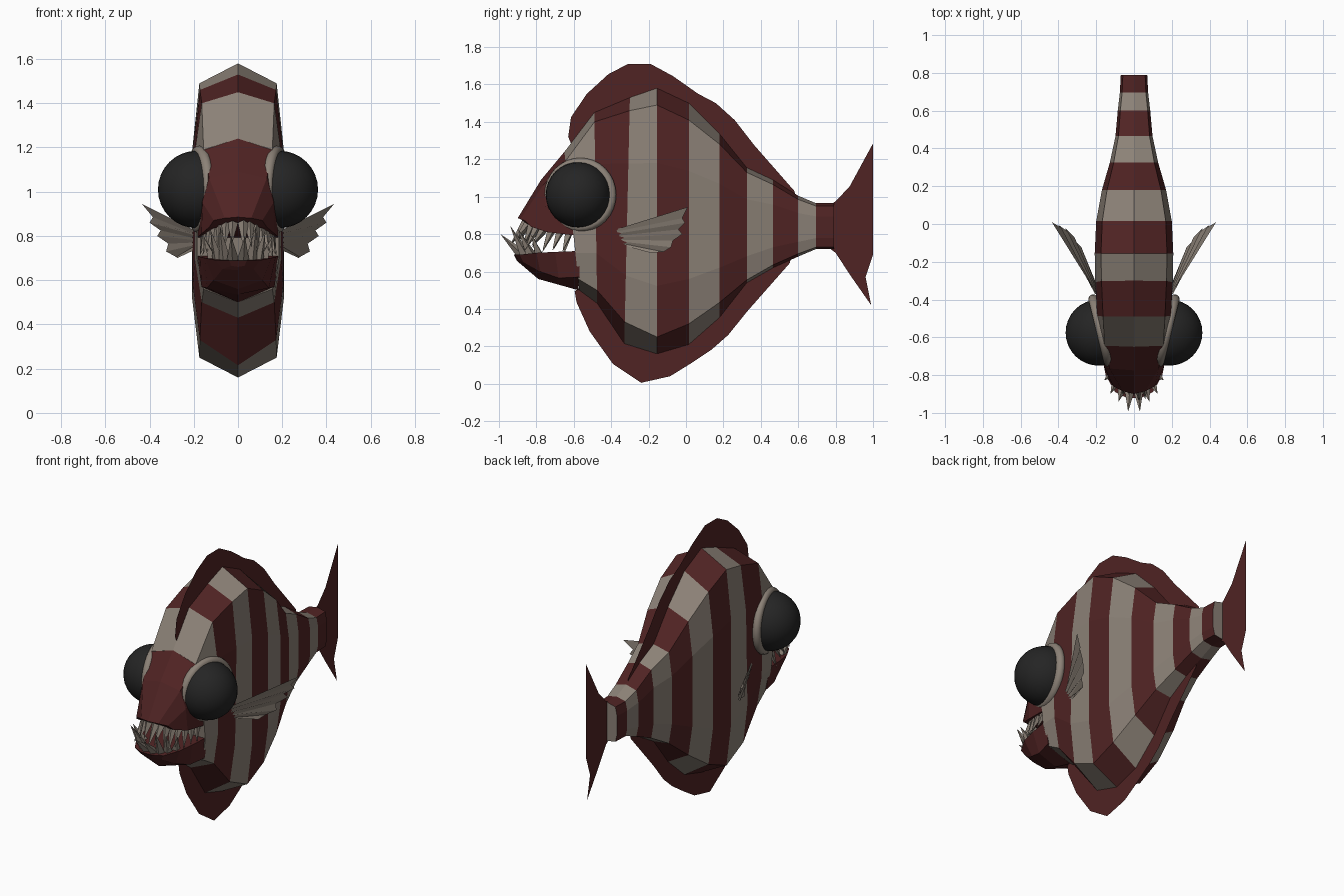
import bpy, bmesh, math, random
from mathutils import Vector

if "Cube" in bpy.data.objects:
    bpy.data.objects.remove(bpy.data.objects["Cube"])

random.seed(4)


def material(name, rgb):
    m = bpy.data.materials.new(name)
    m.diffuse_color = (*rgb, 1)
    m.use_nodes = True
    m.node_tree.nodes["Principled BSDF"].inputs["Base Color"].default_value = m.diffuse_color
    return m


RED = material("dark_red", (0.080, 0.017, 0.017))
CREAM = material("warm_grey", (0.262, 0.222, 0.185))
BLACK = material("eye_black", (0.018, 0.018, 0.018))


def finish(name, bm, mats, fix_normals=True):
    if fix_normals:
        bmesh.ops.recalc_face_normals(bm, faces=bm.faces)
    me = bpy.data.meshes.new(name)
    bm.to_mesh(me)
    bm.free()
    for m in mats:
        me.materials.append(m)
    ob = bpy.data.objects.new(name, me)
    bpy.context.collection.objects.link(ob)
    return ob


def loft(name, rows, mats, rule=lambda i: 0):
    """Skin half profiles (x >= 0), mirrored into closed rings, with end caps."""
    bm = bmesh.new()
    rings = []
    for row in rows:
        full = list(row) + [(-x, y, z) for x, y, z in reversed(row) if x > 0]
        rings.append([bm.verts.new(p) for p in full])
    n = len(rings[0])
    for i in range(len(rings) - 1):
        for j in range(n):
            k = (j + 1) % n
            f = bm.faces.new((rings[i][j], rings[i][k], rings[i + 1][k], rings[i + 1][j]))
            f.material_index = rule(i)
    bm.faces.new(rings[0])
    bm.faces.new(rings[-1])
    return finish(name, bm, mats)


# Body stations: top y, bottom y, ridge z, shoulder z, lower shoulder z, keel z, half width
stations = [
    (-.65, -.57, 1.24, 1.19, .56, .50, .185),
    (-.49, -.475, 1.45, 1.40, .50, .43, .195),
    (-.30, -.33, 1.53, 1.46, .33, .215, .205),
    (-.155, -.155, 1.58, 1.49, .25, .16, .208),
    (.015, .015, 1.50, 1.41, .32, .21, .20),
    (.18, .18, 1.335, 1.28, .435, .355, .17),
    (.325, .325, 1.155, 1.13, .555, .54, .128),
    (.465, .465, 1.09, 1.065, .635, .62, .098),
    (.60, .60, 1.005, .985, .695, .68, .086),
    (.695, .695, .965, .95, .73, .72, .075),
    (.79, .79, .965, .95, .73, .72, .07),
]
rows = []
for yt, yb, zt, zs, zl, zb, w in stations:
    row = []
    for x, z in ((0, zt), (.84 * w, zs), (w, zs + (zl - zs) * .25),
                 (w, zs + (zl - zs) * .78), (.84 * w, zl), (0, zb)):
        row.append((x, yt + (yb - yt) * (zt - z) / (zt - zb), z))
    rows.append(row)
loft("striped_body", rows, [CREAM, RED], lambda i: i % 2)

# Upper head, closed underneath by the palate
loft("upper_head", [
    [(0, -.65, 1.24), (.155, -.643, 1.19), (.185, -.61, 1.0), (.185, -.57, .79)],
    [(0, -.775, 1.09), (.13, -.765, 1.06), (.16, -.75, .95), (.165, -.74, .81)],
    [(0, -.90, .885), (.06, -.885, .88), (.11, -.86, .87), (.13, -.83, .84)],
], [RED])

# Lower jaw
loft("lower_jaw", [
    [(.185, -.565, .71), (.165, -.57, .57), (0, -.575, .50)],
    [(.17, -.70, .705), (.14, -.68, .565), (0, -.70, .535)],
    [(.15, -.80, .70), (.11, -.78, .60), (0, -.79, .56)],
    [(.10, -.89, .69), (.07, -.87, .65), (0, -.89, .645)],
    [(.04, -.92, .69), (.03, -.90, .665), (0, -.905, .66)],
], [RED])

# Teeth: slim pyramids around both jaws
bm = bmesh.new()


def spike(base, tip, r):
    base, tip = Vector(base), Vector(tip)
    d = (tip - base).normalized()
    u = d.cross(Vector((0, 0, 1))).normalized()
    v = d.cross(u)
    ring = [bm.verts.new(base + r * (u * math.cos(a) + v * math.sin(a)))
            for a in (0, math.pi / 2, math.pi, 3 * math.pi / 2)]
    top = bm.verts.new(tip)
    for i in range(4):
        bm.faces.new((ring[i], ring[(i + 1) % 4], top))
    bm.faces.new(ring[::-1])


for s in (-1, 1):
    for i in range(8):                                   # upper teeth
        a = math.radians(9 + 11 * i)
        front = math.cos(a)
        x, y = .15 * math.sin(a), -.61 - .25 * front
        z = .865 - .065 * a / 1.57
        reach = .03 + .07 * front * random.random()
        spike((s * x, y, z), (s * (x + .025 * math.sin(a)), y - reach,
              z - random.uniform(.09, .13)), .024)
    for i in range(4):                                   # lower front teeth
        a = math.radians(10 + 17 * i)
        x, y = .13 * math.sin(a), -.70 - .18 * math.cos(a)
        spike((s * x, y, .69), (s * (x + .05 * math.sin(a)),
              y - (.115, .08, .07, .04)[i], (.80, .845, .83, .80)[i]), .028)
finish("teeth", bm, [CREAM])

# Flat fins on the centre plane
fins = {
    "dorsal_fin": [(-.60, 1.25), (-.63, 1.32), (-.615, 1.425), (-.53, 1.55), (-.415, 1.655),
                   (-.31, 1.71), (-.19, 1.71), (-.07, 1.645), (.065, 1.55), (.16, 1.50),
                   (.26, 1.41), (.365, 1.275), (.465, 1.14), (.58, 1.03), (.59, .98),
                   (.31, 1.10), (.0, 1.42), (-.16, 1.50), (-.47, 1.38)],
    "anal_fin": [(-.54, .53), (-.595, .495), (-.585, .435), (-.515, .28), (-.39, .105),
                 (-.24, .005), (-.085, .04), (.02, .105), (.14, .185), (.225, .26),
                 (.33, .39), (.44, .53), (.555, .645), (.57, .72), (.31, .60),
                 (.0, .28), (-.16, .24), (-.32, .30)],
    "tail_fin": [(.76, .95), (.80, .975), (.875, 1.055), (1.0, 1.285), (.95, .985), (1.0, .79),
                 (1.0, .69), (.96, .57), (.99, .42), (.875, .585), (.80, .70), (.76, .73)],
}
for name, outline in fins.items():
    bm = bmesh.new()
    f = bm.faces.new([bm.verts.new((0, y, z)) for y, z in outline])
    bmesh.ops.triangulate(bm, faces=[f])
    finish(name, bm, [RED])

# Pleated side fins
edge = [(.435, .01, .945), (.385, -.02, .885), (.40, -.005, .86), (.35, -.04, .825),
        (.365, -.02, .80), (.315, -.07, .765), (.325, -.08, .73), (.28, -.12, .705),
        (.275, -.19, .70)]
for s, side in ((-1, "left"), (1, "right")):
    bm = bmesh.new()
    inner, outer = [], []
    for i, (x, y, z) in enumerate(edge):
        inner.append(bm.verts.new((s * (.195 + .012 * (i % 2)), -.375 + .006 * i, .825 - .011 * i)))
        outer.append(bm.verts.new((s * x, y, z)))
    for i in range(len(edge) - 1):
        bm.faces.new((inner[i], outer[i], outer[i + 1], inner[i + 1]))
    finish(side + "_side_fin", bm, [CREAM])

# Eyes with a rim turned slightly forward
for s, side in ((-1, "left"), (1, "right")):
    bpy.ops.mesh.primitive_uv_sphere_add(segments=32, ring_count=16, radius=.175,
                                         location=(s * .187, -.575, 1.01),
                                         rotation=(0, math.pi / 2, 0))
    eye = bpy.context.object
    eye.name = side + "_eye"
    eye.data.materials.append(BLACK)
    bpy.ops.object.shade_smooth()
    bpy.ops.mesh.primitive_torus_add(major_segments=32, minor_segments=10, major_radius=.172,
                                     minor_radius=.026, location=(s * .175, -.565, 1.01))
    rim = bpy.context.object
    rim.name = side + "_eye_rim"
    rim.rotation_euler = Vector((s * .97, -.24, 0)).to_track_quat('Z', 'Y').to_euler()
    rim.data.materials.append(CREAM)
    bpy.ops.object.shade_smooth()
